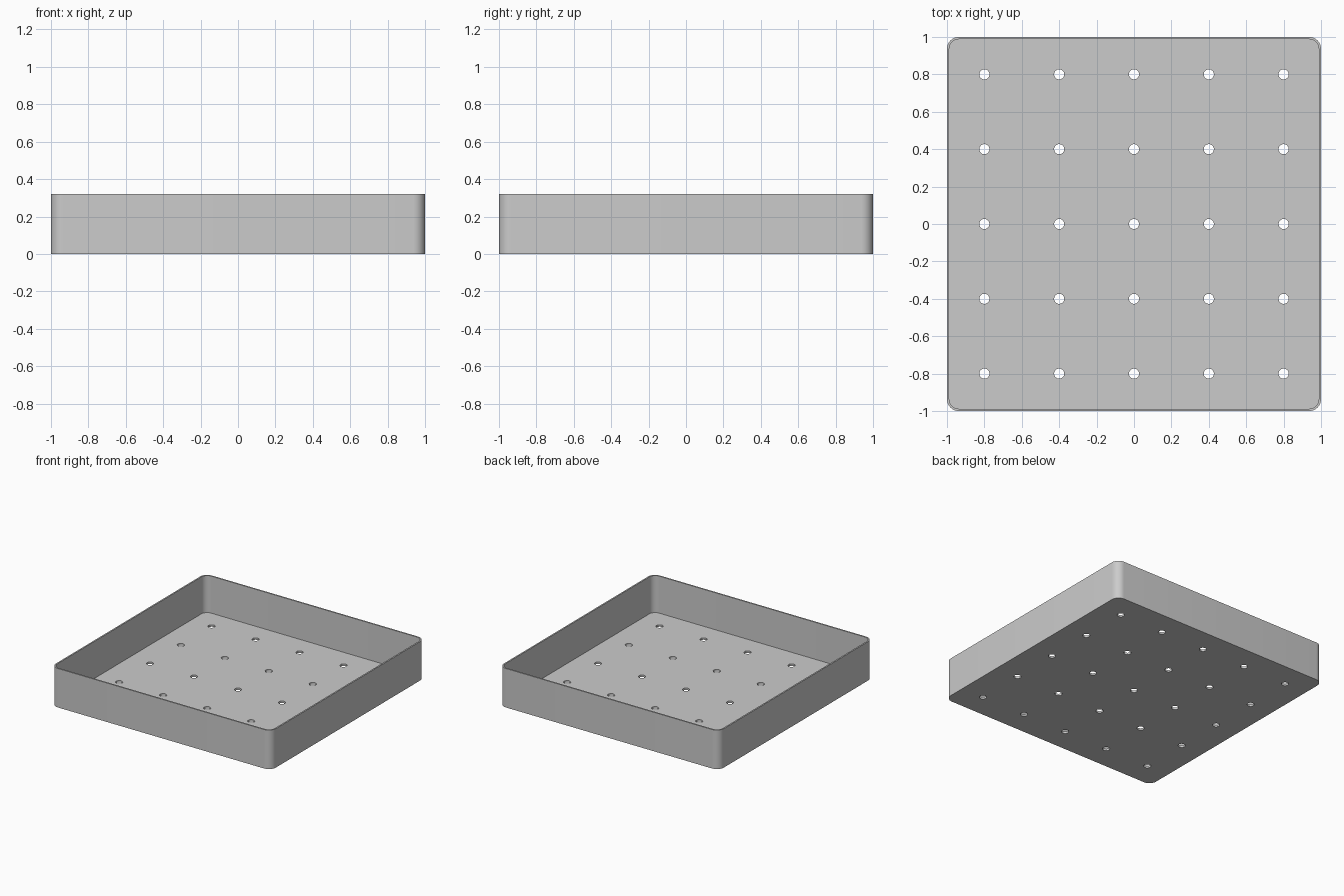
import bpy
import bmesh
import math
from mathutils import Matrix

SIZE, HEIGHT = 2.0, 0.32
WALL, FLOOR = 0.012, 0.016
CORNER, HOLE, PITCH = 0.064, 0.027, 0.4

if "Cube" in bpy.data.objects:
    bpy.data.objects.remove(bpy.data.objects["Cube"])

# Material
grey = bpy.data.materials.new("light grey")
grey.use_nodes = True
colour = (0.6, 0.6, 0.6, 1)
grey.diffuse_color = colour
grey.node_tree.nodes["Principled BSDF"].inputs["Base Color"].default_value = colour


def make_object(name, bm):
    mesh = bpy.data.meshes.new(name)
    bm.to_mesh(mesh)
    bm.free()
    mesh.materials.append(grey)
    obj = bpy.data.objects.new(name, mesh)
    bpy.context.collection.objects.link(obj)
    return obj


def rounded_block(name, side, bottom, top, radius):
    """Square block with rounded upright edges."""
    bm = bmesh.new()
    bmesh.ops.create_cube(bm, size=1)
    bmesh.ops.scale(bm, vec=(side, side, top - bottom), verts=bm.verts)
    bmesh.ops.translate(bm, vec=(0, 0, (top + bottom) / 2), verts=bm.verts)
    upright = [e for e in bm.edges
               if abs(e.verts[0].co.z - e.verts[1].co.z) > 0.01]
    bmesh.ops.bevel(bm, geom=upright, offset=radius, segments=10,
                    profile=0.5, affect='EDGES')
    return make_object(name, bm)


# Tray body and the block that hollows it
tray = rounded_block("tray", SIZE, 0, HEIGHT, CORNER)
cavity = rounded_block("cavity_cutter", SIZE - 2 * WALL, FLOOR, HEIGHT + 0.1,
                       CORNER - WALL)

# Grid of drain hole cutters
bm = bmesh.new()
for ix in range(-2, 3):
    for iy in range(-2, 3):
        bmesh.ops.create_cone(
            bm, cap_ends=True, segments=32, radius1=HOLE, radius2=HOLE,
            depth=0.1, matrix=Matrix.Translation((ix * PITCH, iy * PITCH, 0)))
holes = make_object("drain_hole_cutter", bm)

# Cut the cavity and holes, then drop the cutters
bpy.context.view_layer.objects.active = tray
for cutter in (cavity, holes):
    cut = tray.modifiers.new(cutter.name, 'BOOLEAN')
    cut.operation = 'DIFFERENCE'
    cut.solver = 'EXACT'
    cut.object = cutter
    bpy.ops.object.modifier_apply(modifier=cut.name)
    bpy.data.objects.remove(cutter)

# Smooth rounded corners, crisp rims
bpy.ops.object.select_all(action='DESELECT')
tray.select_set(True)
bpy.ops.object.shade_smooth_by_angle(angle=math.radians(30))
